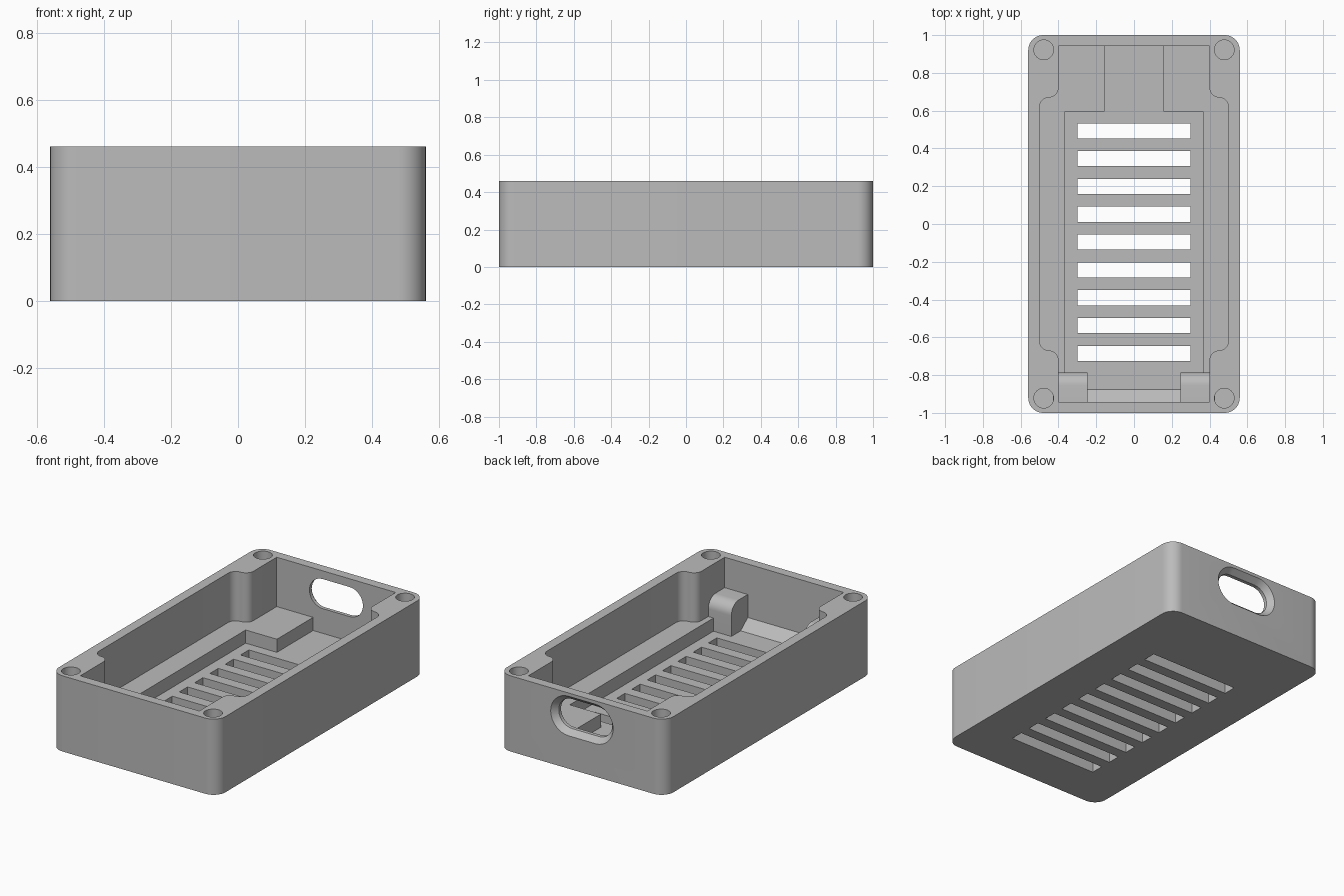
import bpy, bmesh
from math import sin, cos, pi, radians

if "Cube" in bpy.data.objects:
    bpy.data.objects.remove(bpy.data.objects["Cube"], do_unlink=True)

grey = bpy.data.materials.new("plain grey")
grey.use_nodes = True
colour = (0.5, 0.5, 0.5, 1)
grey.diffuse_color = colour
grey.node_tree.nodes["Principled BSDF"].inputs["Base Color"].default_value = colour

HEIGHT, LEDGE, FLOOR = 0.46, 0.16, 0.08
INNER_END = 0.943


def loft(name, rings):
    """Closed solid through matching rings of points."""
    bm = bmesh.new()
    loops = [[bm.verts.new(p) for p in ring] for ring in rings]
    n = len(loops[0])
    for a, b in zip(loops, loops[1:]):
        for i in range(n):
            j = (i + 1) % n
            bm.faces.new((a[i], a[j], b[j], b[i]))
    bm.faces.new(loops[0][::-1])
    bm.faces.new(loops[-1])
    bmesh.ops.recalc_face_normals(bm, faces=bm.faces)
    mesh = bpy.data.meshes.new(name)
    bm.to_mesh(mesh)
    bm.free()
    mesh.materials.append(grey)
    obj = bpy.data.objects.new(name, mesh)
    bpy.context.collection.objects.link(obj)
    return obj


def prism(name, outline, z0, z1):
    return loft(name, [[(x, y, z) for x, y in outline] for z in (z0, z1)])


def side_prism(name, profile, x0, x1):
    return loft(name, [[(x, y, z) for y, z in profile] for x in (x0, x1)])


def arc(cx, cy, r, start, end, steps=10):
    angles = [radians(start + (end - start) * i / steps) for i in range(steps + 1)]
    return [(cx + r * cos(a), cy + r * sin(a)) for a in angles]


def four_way(quarter):
    """Mirror a first-quadrant path into a closed outline."""
    half = quarter + [(-x, y) for x, y in reversed(quarter)]
    return half + [(x, -y) for x, y in reversed(half)]


def rectangle(x0, x1, y0, y1):
    return [(x0, y0), (x1, y0), (x1, y1), (x0, y1)]


def stadium(width, height, y, z=0.32):
    r, d = height / 2, (width - height) / 2
    path = arc(d, z, r, -90, 90, 16) + arc(-d, z, r, 90, 270, 16)
    return [(px, y, pz) for px, pz in path]


def finish(obj):
    bpy.ops.object.select_all(action="DESELECT")
    obj.select_set(True)
    bpy.context.view_layer.objects.active = obj
    bpy.ops.object.shade_smooth_by_angle(angle=radians(30))


# Rounded outer body
shell = prism("case_shell", four_way(arc(0.48, 0.92, 0.08, 0, 90)), 0, HEIGHT)

# Main cavity, narrowed around the corner screw posts
cavity = (arc(0.45, 0.62, 0.05, 0, 90)
          + arc(0.45, 0.72, 0.05, 270, 180)
          + [(0.40, INNER_END)])
cutters = [prism("cavity_cutter", four_way(cavity), LEDGE, 0.6)]

# Lower pocket between the side ledges, with a narrow channel at the back
pocket = [(0.365, -INNER_END), (0.365, 0.595), (0.155, 0.595), (0.155, INNER_END)]
pocket += [(-x, y) for x, y in reversed(pocket)]
cutters.append(prism("pocket_cutter", pocket, FLOOR, 0.3))

# Ventilation slots
for i in range(9):
    y = 0.493 - i * 0.1472
    cutters.append(prism("slot_cutter", rectangle(-0.3, 0.3, y - 0.04, y + 0.04), -0.1, 0.12))

# Screw holes
for sx in (-1, 1):
    for sy in (-1, 1):
        hole = arc(sx * 0.478, sy * 0.922, 0.052, 0, 348.75, 31)
        cutters.append(prism("screw_hole_cutter", hole, 0.16, 0.6))

# Oval cable opening with a flared outer rim
cutters.append(loft("cable_opening_cutter", [
    stadium(0.36, 0.18, 0.90), stadium(0.36, 0.18, 0.965),
    stadium(0.42, 0.24, 1.0), stadium(0.46, 0.28, 1.02)]))

bpy.context.view_layer.objects.active = shell
for cutter in cutters:
    cutter.hide_render = True
    mod = shell.modifiers.new("cut", "BOOLEAN")
    mod.operation = "DIFFERENCE"
    mod.solver = "EXACT"
    mod.object = cutter
    bpy.ops.object.modifier_apply(modifier=mod.name)
    bpy.data.objects.remove(cutter, do_unlink=True)
finish(shell)

# Round-topped support blocks at the front
block = [(-0.97, 0.04), (-0.785, 0.04)] + arc(-0.855, 0.205, 0.07, 0, 90) + [(-0.97, 0.275)]
for side, sx in (("left", 1), ("right", -1)):
    finish(side_prism(side + "_support_block", block, sx * 0.245, sx * 0.43))

# Sloped fillet where the floor meets the front wall
ramp = [(-0.97, 0.04), (-0.875, 0.04), (-0.875, FLOOR), (-INNER_END, 0.135), (-0.97, 0.135)]
finish(side_prism("front_ramp", ramp, -0.3, 0.3))
